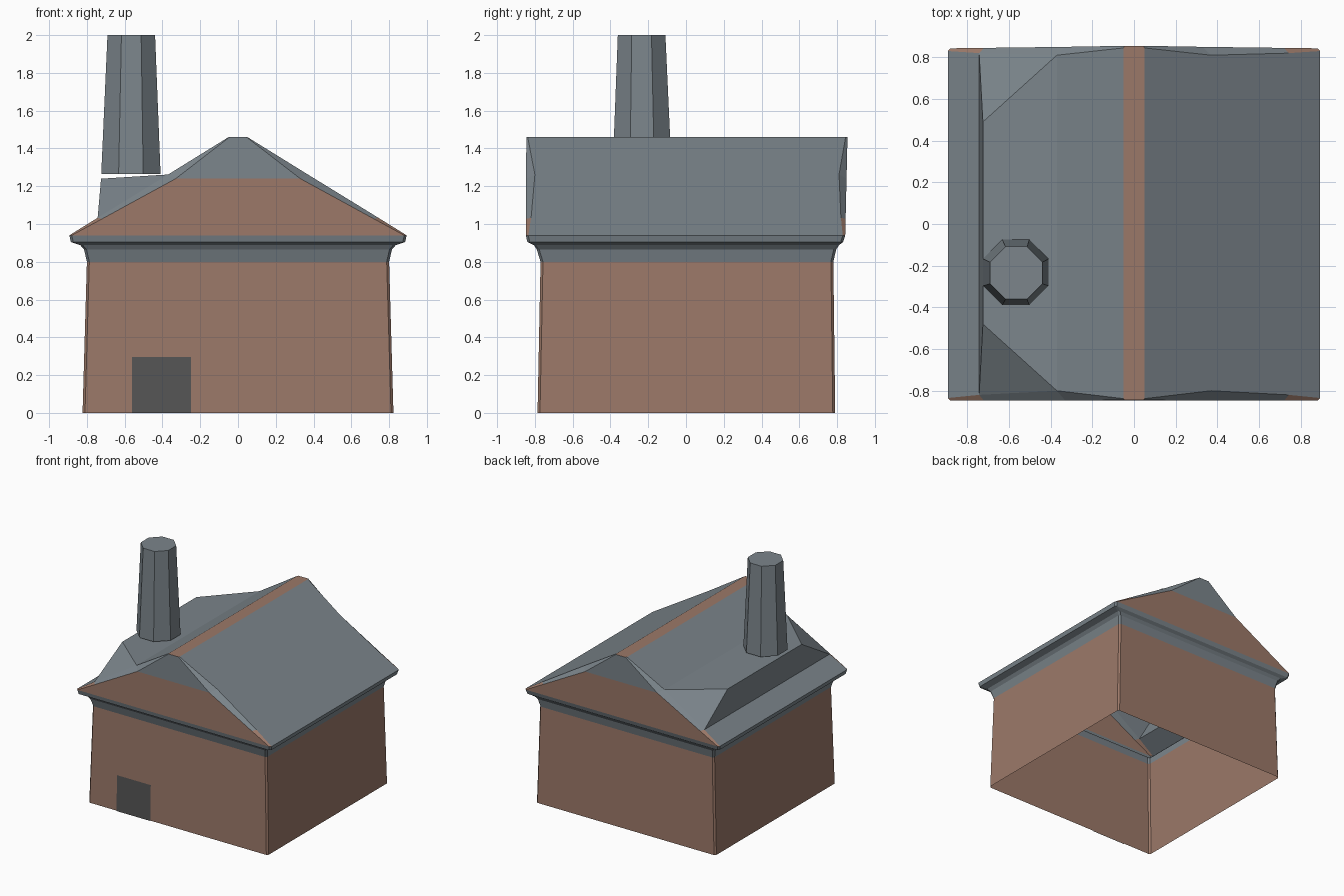
import bpy, bmesh, math

if "Cube" in bpy.data.objects:
    bpy.data.objects.remove(bpy.data.objects["Cube"])


def material(name, rgb):
    m = bpy.data.materials.new(name)
    m.diffuse_color = (*rgb, 1)
    m.use_nodes = True
    m.node_tree.nodes["Principled BSDF"].inputs["Base Color"].default_value = m.diffuse_color
    return m


BRICK = material("brick", (0.33, 0.19, 0.14))
DARK = material("dark_door", (0.09, 0.09, 0.09))
SLATE = material("slate", (0.20, 0.235, 0.26))


def finish(name, bm, *mats):
    bmesh.ops.remove_doubles(bm, verts=bm.verts, dist=0.0005)
    bmesh.ops.recalc_face_normals(bm, faces=bm.faces)
    me = bpy.data.meshes.new(name)
    bm.to_mesh(me)
    bm.free()
    for m in mats:
        me.materials.append(m)
    ob = bpy.data.objects.new(name, me)
    bpy.context.collection.objects.link(ob)
    return ob


def loft(name, rings, mat, cap=False):
    """Skin a stack of closed rings, optionally closing the top."""
    bm = bmesh.new()
    rows = [[bm.verts.new(p) for p in r] for r in rings]
    for lo, hi in zip(rows, rows[1:]):
        n = len(lo)
        for i in range(n):
            j = (i + 1) % n
            bm.faces.new((lo[i], lo[j], hi[j], hi[i]))
    if cap:
        bm.faces.new(rows[-1])
    return finish(name, bm, mat)


def block_ring(x, front, back, z, c=0.013):
    """Rectangle with clipped corners."""
    return [(-x + c, front, z), (x - c, front, z), (x, front + c, z), (x, back - c, z),
            (x - c, back, z), (-x + c, back, z), (-x, back - c, z), (-x, front + c, z)]


def octagon(cx, cy, apothem, z):
    r = apothem / math.cos(math.pi / 8)
    return [(cx + r * math.cos(a), cy + r * math.sin(a), z)
            for a in [math.pi / 8 + k * math.pi / 4 for k in range(8)]]


# Walls, open underneath
loft("walls", [block_ring(0.823, -0.786, 0.79, 0), block_ring(0.80, -0.77, 0.78, 0.80)], BRICK)

# Flared cornice under the roof
loft("cornice", [block_ring(0.80, -0.77, 0.78, 0.80), block_ring(0.815, -0.79, 0.795, 0.865),
                 block_ring(0.835, -0.805, 0.81, 0.888), block_ring(0.885, -0.84, 0.832, 0.905),
                 block_ring(0.893, -0.848, 0.843, 0.94)], SLATE)

# Roof: gable outline (x, z) and the slope edge just inside it
bm = bmesh.new()


def face(pts, brick=False):
    f = bm.faces.new([bm.verts.new(p) for p in pts])
    f.material_index = 1 if brick else 0


GABLE = [(0.88, 0.94), (0.72, 1.027), (0.33, 1.24), (0.045, 1.46)]
EDGE = [(0.893, 0.94), (0.743, 1.033), (0.37, 1.262), (0.05, 1.46)]
GABLE_Y = {-1: [-0.848, -0.848, -0.847, -0.845], 1: [0.843, 0.845, 0.85, 0.855]}
EDGE_Y = {-1: [-0.835, -0.82, -0.80, -0.838], 1: [0.83, 0.82, 0.81, 0.845]}


def gable(side, end, i):
    return (side * GABLE[i][0], GABLE_Y[end][i], GABLE[i][1])


def edge(side, end, i):
    return (side * EDGE[i][0], EDGE_Y[end][i], EDGE[i][1])


for end in (-1, 1):
    # Brick gable with slate tip
    face([gable(-1, end, i) for i in (2, 1, 0)] + [gable(1, end, i) for i in (0, 1, 2)], True)
    face([gable(-1, end, 2), gable(1, end, 2), gable(1, end, 3), gable(-1, end, 3)])
    # Bevelled verge strips
    for side in (-1, 1):
        for i in range(3):
            face([gable(side, end, i), edge(side, end, i),
                  edge(side, end, i + 1), gable(side, end, i + 1)], i == 0)

# Slopes; the left one is interrupted by the raised shelf
for side in (-1, 1):
    for i in range(3):
        if side == 1 or i != 1:
            face([edge(side, -1, i), edge(side, 1, i), edge(side, 1, i + 1), edge(side, -1, i + 1)])

# Raised shelf carrying the chimney
shelf = {-1: (-0.725, -0.48, 1.24), 1: (-0.725, 0.49, 1.24)}
face([edge(-1, -1, 1), edge(-1, 1, 1), shelf[1], shelf[-1]])
face([shelf[-1], shelf[1], edge(-1, 1, 2), edge(-1, -1, 2)])
for end in (-1, 1):
    face([edge(-1, end, 1), shelf[end], edge(-1, end, 2)])

# Brick ridge
face([edge(-1, -1, 3), gable(-1, -1, 3), gable(1, -1, 3), edge(1, -1, 3),
      edge(1, 1, 3), gable(1, 1, 3), gable(-1, 1, 3), edge(-1, 1, 3)], True)
finish("roof", bm, SLATE, BRICK)

# Tapered eight-sided chimney
loft("chimney", [octagon(-0.567, -0.232, 0.157, 1.265),
                 octagon(-0.565, -0.235, 0.126, 2.0)], SLATE, cap=True)

# Door panel lying just proud of the front wall
bm = bmesh.new()
bm.faces.new([bm.verts.new(p) for p in
              [(-0.56, -0.792, 0), (-0.25, -0.792, 0), (-0.25, -0.786, 0.295), (-0.56, -0.786, 0.295)]])
finish("door", bm, DARK)
